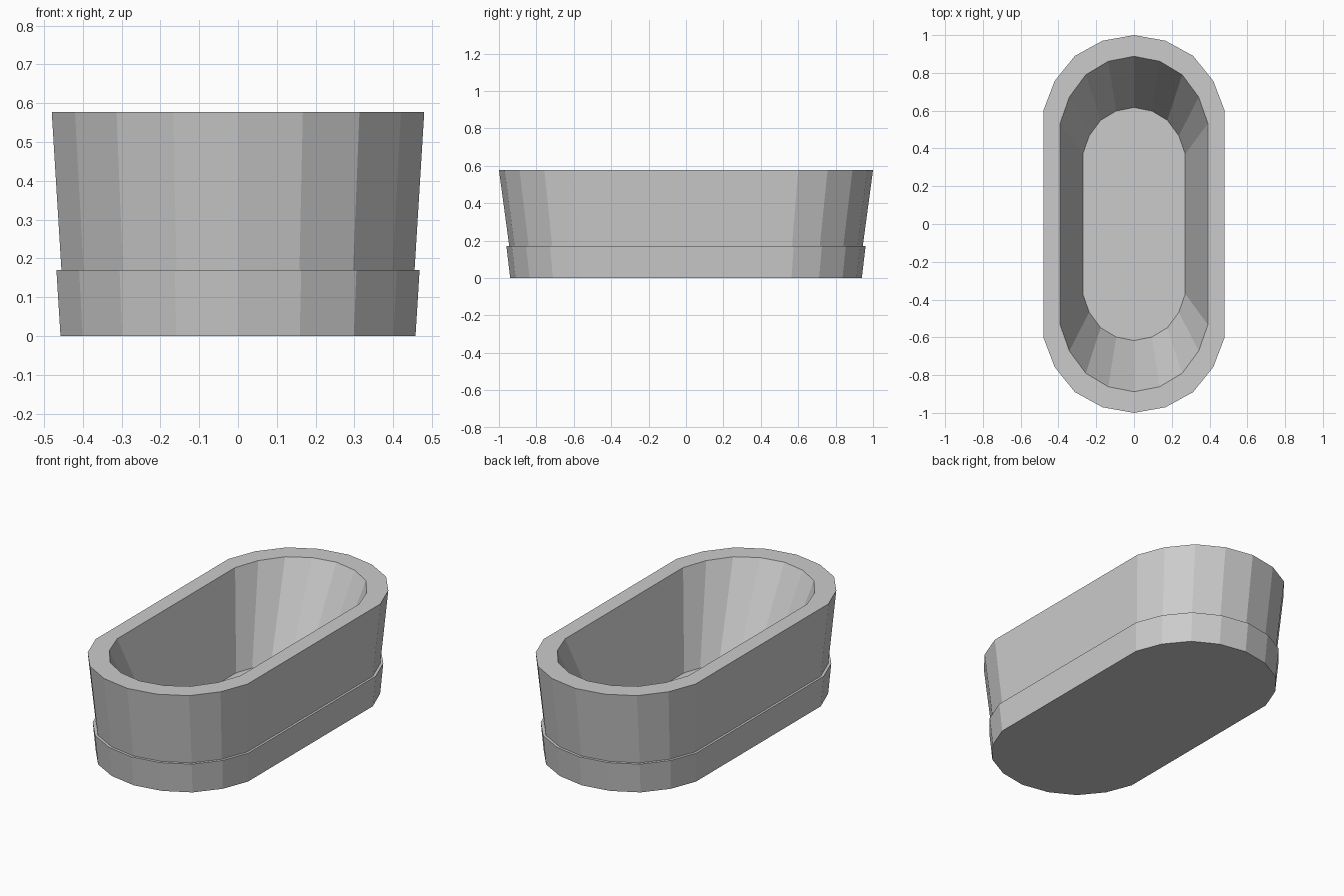
import bpy, bmesh
from math import cos, sin, pi

if "Cube" in bpy.data.objects:
    bpy.data.objects.remove(bpy.data.objects["Cube"])

# One quadrant of the rim outline, at full size
QUARTER = [(0.48, 0.60), (0.42, 0.757), (0.313, 0.89), (0.167, 0.97), (0.0, 1.0)]


def outline():
    left = [(-x, y) for x, y in reversed(QUARTER[:-1])]
    back = QUARTER + left
    front = [(-x, -y) for x, y in back]
    return back + front


def circle(n):
    return [(cos(2 * pi * i / n), sin(2 * pi * i / n)) for i in range(n)]


def loft(name, shape, sections, location=(0, 0, 0)):
    """Bridge scaled copies of a shape; each section is (x scale, y scale, z)."""
    bm = bmesh.new()
    rings = [[bm.verts.new((x * sx, y * sy, z)) for x, y in shape]
             for sx, sy, z in sections]
    n = len(shape)
    for a, b in zip(rings, rings[1:]):
        for i in range(n):
            j = (i + 1) % n
            bm.faces.new((a[i], a[j], b[j], b[i]))
    bm.faces.new(rings[0][::-1])
    bm.faces.new(rings[-1])
    bmesh.ops.recalc_face_normals(bm, faces=bm.faces)
    mesh = bpy.data.meshes.new(name)
    bm.to_mesh(mesh)
    bm.free()
    obj = bpy.data.objects.new(name, mesh)
    obj.location = location
    bpy.context.collection.objects.link(obj)
    return obj


# Tub: underside, plinth band, ledge, flared wall, rim, sloping basin, floor
FLOOR = 0.07
loft("bathtub", outline(), [
    (0.953, 0.94, 0.0),
    (0.975, 0.96, 0.17),
    (0.948, 0.945, 0.17),
    (1.0, 1.0, 0.577),
    (0.815, 0.888, 0.577),
    (0.565, 0.617, FLOOR),
])

# Drain: low collar with a shallow recess
loft("drain", circle(16), [
    (0.053, 0.053, FLOOR - 0.002),
    (0.053, 0.053, FLOOR + 0.006),
    (0.036, 0.036, FLOOR + 0.006),
    (0.036, 0.036, FLOOR + 0.001),
], (0, -0.28, 0))
